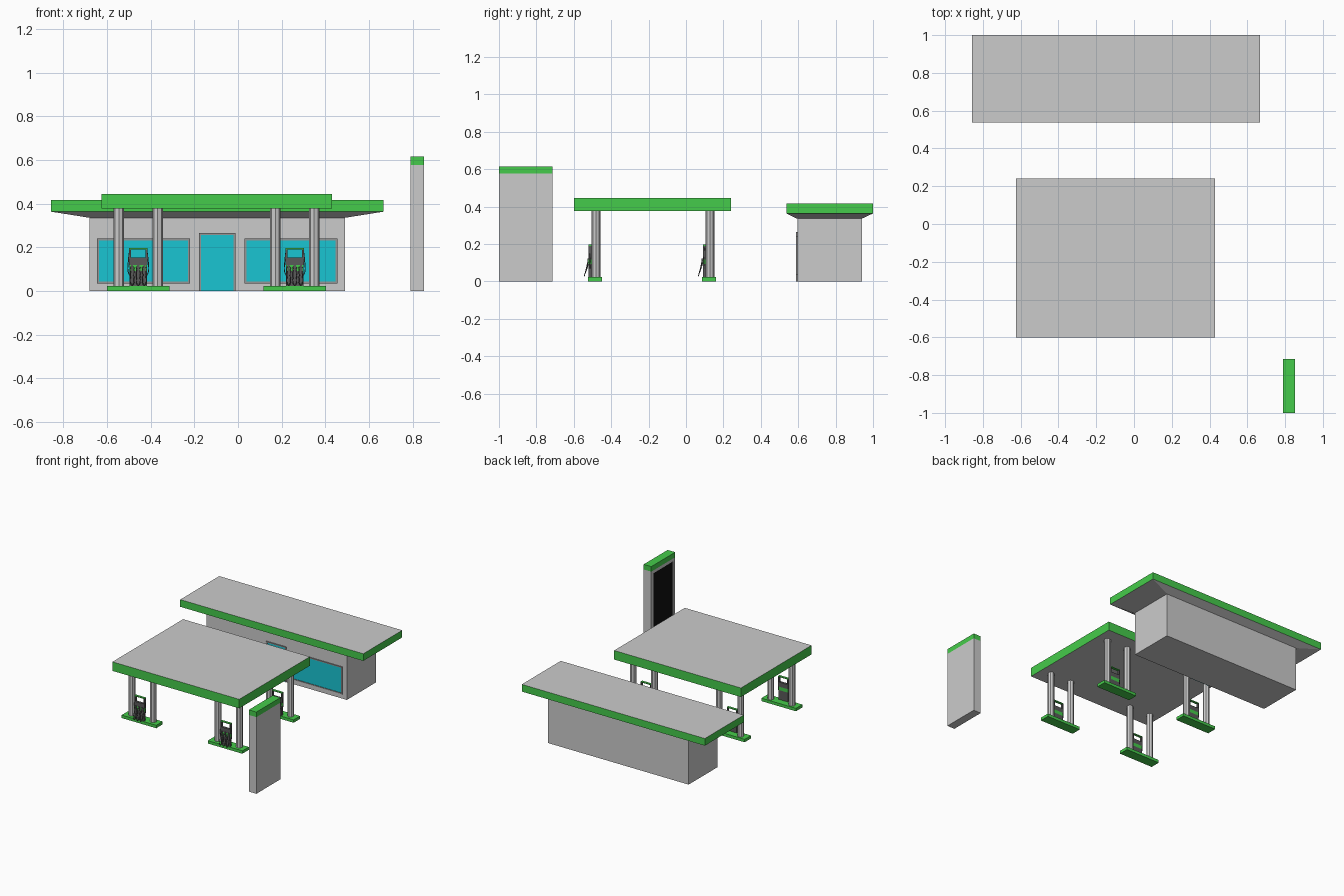
import bpy, bmesh
from mathutils import Vector

if "Cube" in bpy.data.objects:
    bpy.data.objects.remove(bpy.data.objects["Cube"])


def material(name, rgb):
    m = bpy.data.materials.new(name)
    m.diffuse_color = (*rgb, 1)
    m.use_nodes = True
    m.node_tree.nodes["Principled BSDF"].inputs["Base Color"].default_value = m.diffuse_color
    return m


GREEN = material("green_paint", (0.06, 0.6, 0.07))
TEAL = material("teal_glass", (0.01, 0.56, 0.65))
DARK = material("dark_metal", (0.1, 0.1, 0.1))
FRAME = material("frame_metal", (0.3, 0.3, 0.3))
BLACK = material("black_panel", (0.005, 0.005, 0.005))


def finish(name, bm, mat=None, side_mat=None):
    bmesh.ops.recalc_face_normals(bm, faces=bm.faces)
    me = bpy.data.meshes.new(name)
    if side_mat:
        for f in bm.faces:
            f.material_index = int(abs(f.normal.z) < 0.5)
    bm.to_mesh(me)
    bm.free()
    if mat or side_mat:
        me.materials.append(mat)
    if side_mat:
        me.materials.append(side_mat)
    ob = bpy.data.objects.new(name, me)
    bpy.context.collection.objects.link(ob)
    return ob


def box(name, x, y, z, mat=None, side_mat=None):
    bm = bmesh.new()
    bmesh.ops.create_cube(bm, size=1)
    for v in bm.verts:
        v.co = Vector([r[0] + (c + 0.5) * (r[1] - r[0]) for c, r in zip(v.co, (x, y, z))])
    return finish(name, bm, mat, side_mat)


def column(name, x, y, z0, z1, r):
    bm = bmesh.new()
    bmesh.ops.create_cone(bm, cap_ends=True, segments=8, radius1=r, radius2=r, depth=z1 - z0)
    bmesh.ops.translate(bm, verts=bm.verts, vec=(x, y, (z0 + z1) / 2))
    return finish(name, bm)


def tube(name, pts, r, mat, cyclic=False):
    cu = bpy.data.curves.new(name, 'CURVE')
    cu.dimensions = '3D'
    cu.bevel_depth = r
    cu.bevel_resolution = 1
    cu.resolution_u = 4
    cu.use_fill_caps = True
    sp = cu.splines.new('BEZIER')
    sp.bezier_points.add(len(pts) - 1)
    for p, co in zip(sp.bezier_points, pts):
        p.co = co
        p.handle_left_type = p.handle_right_type = 'AUTO'
    sp.use_cyclic_u = cyclic
    cu.materials.append(mat)
    ob = bpy.data.objects.new(name, cu)
    bpy.context.collection.objects.link(ob)


# Shop: walls, tapered soffit, flat roof with green fascia
box("shop_walls", (-0.68, 0.49), (0.595, 0.94), (0, 0.335))
soffit = box("roof_soffit", (-0.857, 0.667), (0.537, 1.0), (0.335, 0.363))
for v in soffit.data.vertices:
    if v.co.z < 0.34:
        v.co.x = -0.68 if v.co.x < 0 else 0.49
        v.co.y = 0.592 if v.co.y < 0.7 else 0.94
box("shop_roof", (-0.857, 0.667), (0.537, 1.0), (0.363, 0.417), None, GREEN)


# Shop windows and door, each a pane inside a four-sided frame
def glazing(name, x0, x1, z0, z1, sill=True):
    t, y = 0.008, (0.588, 0.597)
    box(name + "_pane", (x0 + t, x1 - t), (0.592, 0.598), (z0, z1 - t), TEAL)
    box(name + "_frame_left", (x0, x0 + t), y, (z0, z1), FRAME)
    box(name + "_frame_right", (x1 - t, x1), y, (z0, z1), FRAME)
    box(name + "_frame_top", (x0 + t, x1 - t), y, (z1 - t, z1), FRAME)
    if sill:
        box(name + "_frame_sill", (x0 + t, x1 - t), y, (z0, z0 + t), FRAME)


glazing("window_left", -0.645, -0.22, 0.035, 0.24)
glazing("window_right", 0.03, 0.455, 0.035, 0.24)
glazing("door", -0.178, -0.012, 0, 0.265, False)

# Forecourt canopy
box("canopy", (-0.625, 0.43), (-0.6, 0.24), (0.377, 0.445), None, GREEN)

# Roadside sign with a green cap and a framed dark panel
box("sign_body", (0.797, 0.853), (-1.0, -0.715), (0, 0.577))
box("sign_cap", (0.79, 0.853), (-1.0, -0.715), (0.577, 0.615), GREEN)
box("sign_panel", (0.794, 0.799), (-0.972, -0.743), (0.03, 0.555), BLACK)
for y0 in (-1.0, -0.743):
    box("sign_frame_side", (0.79, 0.797), (y0, y0 + 0.028), (0, 0.577))
for z0, z1 in ((0, 0.03), (0.555, 0.577)):
    box("sign_frame_rail", (0.79, 0.797), (-0.972, -0.743), (z0, z1))


def pump(x, y):
    def part(name, a, b, ys, z, mat):
        box("pump_" + name, (x + a, x + b), (y + ys[0], y + ys[1]), z, mat)
    depth = (-0.033, -0.015)
    # Cabinet, green band and open display frame
    part("cabinet", -0.039, 0.039, depth, (0.022, 0.092), DARK)
    part("band", -0.039, 0.039, depth, (0.092, 0.118), GREEN)
    part("upper", -0.042, 0.042, depth, (0.118, 0.152), DARK)
    for s in (-1, 1):
        part("post", s * 0.038 - 0.004, s * 0.038 + 0.004, depth, (0.152, 0.19), DARK)
    part("top", -0.042, 0.042, depth, (0.19, 0.196), GREEN)
    # Hanging hoses and nozzles
    for dx in (-0.028, 0, 0.028):
        tube("pump_hose", [(x + dx, y - 0.034, 0.112), (x + dx - 0.007, y - 0.046, 0.07),
                           (x + dx - 0.007, y - 0.055, 0.035), (x + dx, y - 0.057, 0.027),
                           (x + dx + 0.007, y - 0.055, 0.035), (x + dx + 0.007, y - 0.042, 0.07)],
             0.0022, DARK, True)
        part("nozzle", dx - 0.005, dx + 0.005, (-0.039, -0.032), (0.09, 0.122), DARK)
    for s in (-1, 1):
        tube("pump_side_hose", [(x + s * 0.04, y - 0.024, 0.185), (x + s * 0.046, y - 0.026, 0.13),
                                (x + s * 0.047, y - 0.026, 0.09), (x + s * 0.038, y - 0.026, 0.068)],
             0.0022, DARK)


# Four pump islands, each with two columns and a pump
for cx in (-0.457, 0.26):
    for cy in (-0.487, 0.123):
        box("pump_island", (cx - 0.144, cx + 0.144), (cy - 0.038, cy + 0.038), (0, 0.022), GREEN)
        for s in (-1, 1):
            column("canopy_column", cx + s * 0.089, cy + 0.006, 0.022, 0.38, 0.0235)
        pump(cx, cy)
